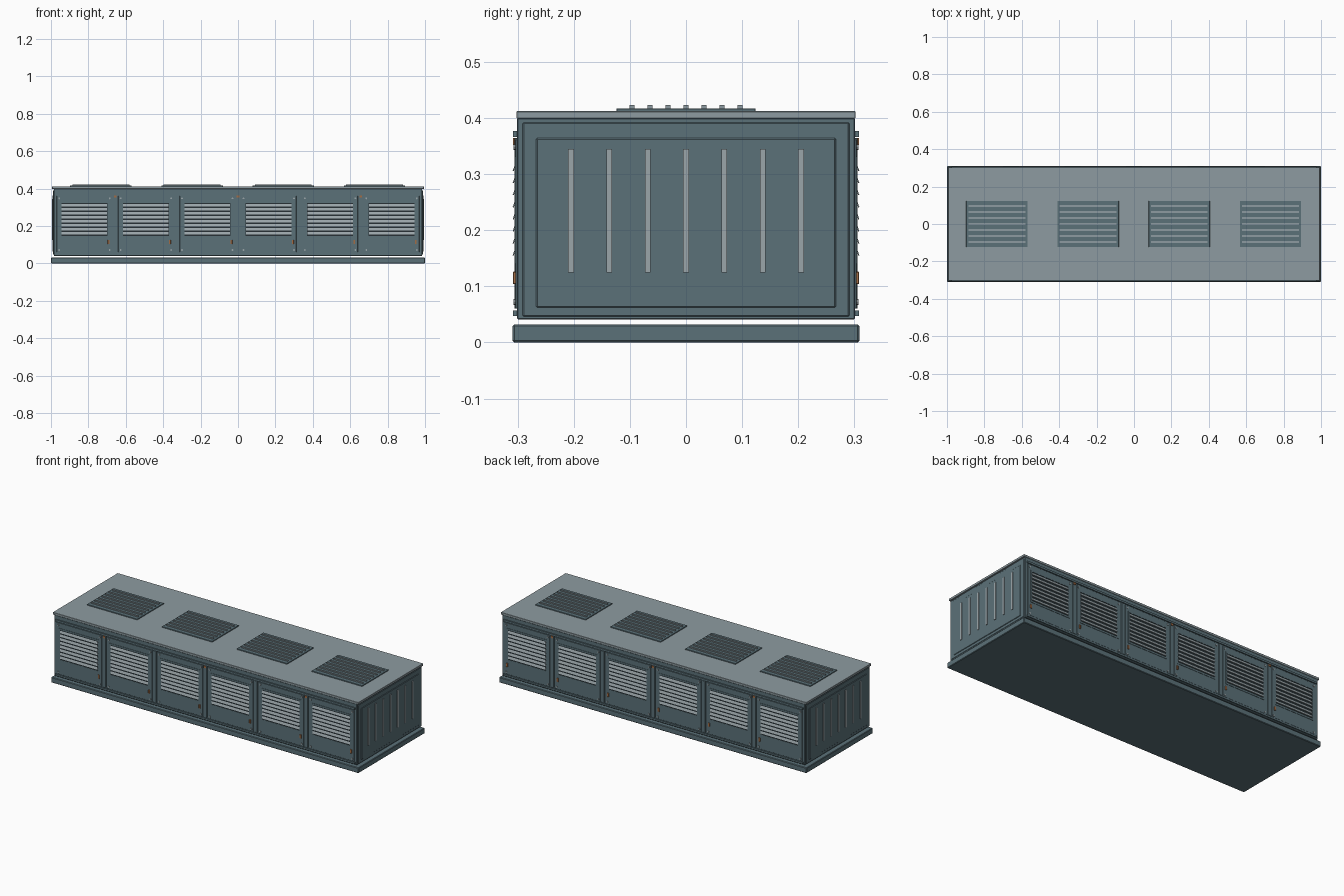
import bpy, bmesh, math
from mathutils import Matrix

if "Cube" in bpy.data.objects:
    bpy.data.objects.remove(bpy.data.objects["Cube"])


def mat(name, r, g, b):
    m = bpy.data.materials.new(name)
    m.diffuse_color = (r, g, b, 1)
    m.use_nodes = True
    m.node_tree.nodes["Principled BSDF"].inputs["Base Color"].default_value = m.diffuse_color
    return m


TEAL = mat("teal_paint", 0.105, 0.165, 0.19)
GREY = mat("roof_grey", 0.27, 0.33, 0.355)
STEEL = mat("light_steel", 0.33, 0.38, 0.40)
DARK = mat("dark_recess", 0.02, 0.03, 0.035)
ORANGE = mat("orange_brown", 0.36, 0.15, 0.06)


def box(bm, x0, x1, y0, y1, z0, z1, tilt=0):
    m = (Matrix.Translation(((x0 + x1) / 2, (y0 + y1) / 2, (z0 + z1) / 2))
         @ Matrix.Rotation(tilt, 4, 'X')
         @ Matrix.Diagonal((x1 - x0, y1 - y0, z1 - z0, 1)))
    bmesh.ops.create_cube(bm, size=1, matrix=m)


def make(name, bm, material, mirror="", bevel=0):
    me = bpy.data.meshes.new(name)
    bm.to_mesh(me)
    bm.free()
    me.materials.append(material)
    ob = bpy.data.objects.new(name, me)
    bpy.context.collection.objects.link(ob)
    if bevel:
        b = ob.modifiers.new("bevel", 'BEVEL')
        b.width, b.segments = bevel, 1
    if mirror:
        m = ob.modifiers.new("mirror", 'MIRROR')
        m.use_axis = ('X' in mirror, 'Y' in mirror, False)
        m.use_mirror_merge = False
    return ob


def boxes(name, material, items, mirror="", bevel=0):
    bm = bmesh.new()
    for it in items:
        box(bm, *it)
    return make(name, bm, material, mirror, bevel)


# Base plinth, floating body and roof slab
boxes("base_plinth", TEAL, [(-1, 1, -0.309, 0.309, 0, 0.032)], bevel=0.003)
boxes("body", TEAL, [(-0.985, 0.985, -0.301, 0.301, 0.041, 0.4)], bevel=0.002)
boxes("roof", GREY, [(-0.994, 0.994, -0.302, 0.302, 0.399, 0.412)], bevel=0.001)

# Doors on the front, mirrored to the back
PITCH = 0.3285
centres = [PITCH * (i - 2.5) for i in range(6)]
boxes("doors", TEAL, [(c - 0.148, c + 0.148, -0.304, -0.299, 0.06, 0.362)
                      for c in centres], "Y", 0.001)
boxes("door_posts", TEAL, [(PITCH * i - 0.011, PITCH * i + 0.011, -0.306, -0.299, 0.06, 0.364)
                           for i in range(-2, 3)], "Y", 0.001)
boxes("door_rails", TEAL, [(-0.975, 0.975, -0.308, -0.299, 0.366, 0.377),
                           (-0.975, 0.975, -0.308, -0.299, 0.047, 0.057)], "Y")

# Dark louver openings with thin frames and tilted slats
boxes("louver_openings", DARK, [(c - 0.125, c + 0.125, -0.3046, -0.302, 0.144, 0.327)
                                for c in centres], "Y")
frames = []
for c in centres:
    frames += [(c - 0.131, c - 0.123, -0.306, -0.302, 0.140, 0.331),
               (c + 0.123, c + 0.131, -0.306, -0.302, 0.140, 0.331),
               (c - 0.123, c + 0.123, -0.306, -0.302, 0.323, 0.331),
               (c - 0.123, c + 0.123, -0.306, -0.302, 0.140, 0.148)]
boxes("louver_frames", TEAL, frames, "Y")
slats = []
for c in centres:
    for i in range(8):
        z = 0.161 + i * 0.0215
        slats.append((c - 0.122, c + 0.122, -0.3068, -0.3048, z - 0.0065, z + 0.0065,
                      math.radians(-20)))
boxes("louver_slats", STEEL, slats, "Y")

# Door handles and top latches
boxes("door_handles", ORANGE, [(c + 0.124, c + 0.134, -0.3085, -0.303, 0.104, 0.126)
                               for c in centres], "Y", 0.001)
boxes("top_latches", ORANGE, [(x - 0.007, x + 0.007, -0.3085, -0.303, 0.352, 0.364)
                              for x in (-2 * PITCH, 0, 2 * PITCH)], "Y")

# Corner screws on every door
bm = bmesh.new()
for c in centres:
    for dx in (-0.135, 0.135):
        for z in (0.072, 0.348):
            bmesh.ops.create_cone(
                bm, cap_ends=True, segments=8, radius1=0.005, radius2=0.005, depth=0.004,
                matrix=Matrix.Translation((c + dx, -0.305, z)) @ Matrix.Rotation(math.pi / 2, 4, 'X'))
make("door_screws", bm, STEEL, "Y")

# End panels with vertical ribs
boxes("end_frame", TEAL, [(0.984, 0.988, -0.291, 0.291, 0.046, 0.392)], "X", 0.002)
boxes("end_panel", TEAL, [(0.986, 0.991, -0.267, 0.267, 0.062, 0.364)], "X", 0.002)
boxes("end_ribs", STEEL, [(0.989, 0.995, 0.0683 * i - 0.005, 0.0683 * i + 0.005, 0.125, 0.345)
                          for i in range(-3, 4)], "X")

# Roof vents with raised bars
vents = [-0.733, -0.245, 0.242, 0.73]
boxes("roof_vents", TEAL, [(c - 0.164, c + 0.164, -0.124, 0.124, 0.41, 0.417)
                           for c in vents], bevel=0.001)
boxes("roof_vent_bars", GREY, [(c - 0.152, c + 0.152, 0.0322 * i - 0.0045, 0.0322 * i + 0.0045,
                                0.416, 0.423) for c in vents for i in range(-3, 4)])
